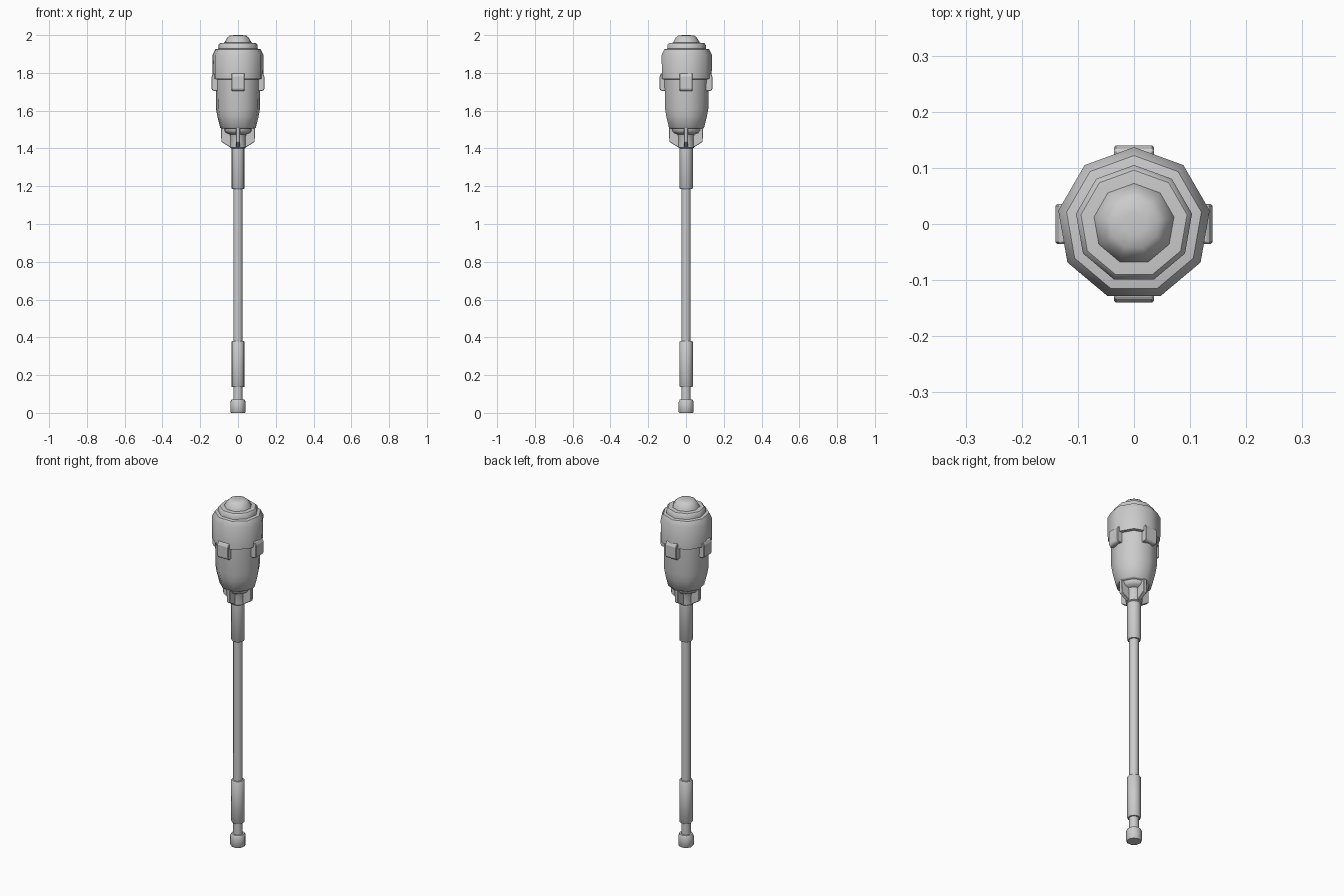
import bpy, bmesh, math
from mathutils import Matrix

if "Cube" in bpy.data.objects:
    bpy.data.objects.remove(bpy.data.objects["Cube"])

SIDES = 9


def finish(name, bm):
    bmesh.ops.recalc_face_normals(bm, faces=bm.faces)
    me = bpy.data.meshes.new(name)
    bm.to_mesh(me)
    bm.free()
    ob = bpy.data.objects.new(name, me)
    bpy.context.collection.objects.link(ob)
    bpy.ops.object.select_all(action='DESELECT')
    ob.select_set(True)
    bpy.context.view_layer.objects.active = ob
    return ob


def lathe(name, profile, sides=SIDES):
    """Closed turned part from (radius, z) points, one corner facing +y."""
    bm = bmesh.new()
    rings = []
    for r, z in profile:
        rings.append([bm.verts.new((r * math.sin(math.tau * i / sides),
                                    r * math.cos(math.tau * i / sides), z))
                      for i in range(sides)])
    for a, b in zip(rings, rings[1:]):
        for i in range(sides):
            j = (i + 1) % sides
            bm.faces.new((a[i], a[j], b[j], b[i]))
    bm.faces.new(rings[0])
    bm.faces.new(rings[-1])
    ob = finish(name, bm)
    bpy.ops.object.shade_smooth_by_angle(angle=math.radians(42))
    return ob


def plate(name, outline, width, turn, bevel):
    """Outline of (distance from axis, z) extruded sideways, turned about z."""
    bm = bmesh.new()
    face = bm.faces.new([bm.verts.new((x, -width / 2, z)) for x, z in outline])
    ext = bmesh.ops.extrude_face_region(bm, geom=[face])
    verts = [v for v in ext['geom'] if isinstance(v, bmesh.types.BMVert)]
    bmesh.ops.translate(bm, verts=verts, vec=(0, width, 0))
    bmesh.ops.transform(bm, matrix=Matrix.Rotation(turn, 4, 'Z'), verts=bm.verts)
    ob = finish(name, bm)
    mod = ob.modifiers.new("bevel", 'BEVEL')
    mod.width = bevel
    mod.segments = 1
    return ob


# Handle: foot, shaft and two grips
lathe("foot_cap", [(.037, 0), (.041, .005), (.041, .058), (.035, .07)])
lathe("shaft", [(.025, .06), (.025, 1.25)])
lathe("lower_grip", [(.033, .137), (.036, .141), (.036, .376), (.033, .38)])
lathe("upper_grip", [(.033, 1.186), (.036, 1.19), (.036, 1.40), (.036, 1.42)])

# Neck under the head
lathe("neck", [(.036, 1.40), (.043, 1.405), (.043, 1.46), (.048, 1.475),
               (.068, 1.482), (.078, 1.495), (.078, 1.53)])

# Head: tapered body, wide collar, stepped rim and dome
lathe("head_body", [(.09, 1.505), (.096, 1.51), (.111, 1.57), (.118, 1.61),
                    (.121, 1.80)])
lathe("head_collar", [(.118, 1.765), (.136, 1.768), (.137, 1.895),
                      (.122, 1.925), (.095, 1.93)])
lathe("top_rim", [(.105, 1.92), (.105, 1.948), (.096, 1.958), (.07, 1.96)])
lathe("top_dome", [(.074, 1.95), (.072, 1.962), (.058, 1.986), (.045, 1.997),
                   (.02, 2.0)])

# Four clips below the collar and four fins at the neck
for i, side in enumerate(("right", "back", "left", "front")):
    turn = i * math.pi / 2
    plate("clip_" + side, [(.10, 1.705), (.132, 1.705), (.14, 1.715),
                           (.14, 1.78), (.132, 1.797), (.10, 1.797)],
          .071, turn, .003)
    plate("fin_" + side, [(.02, 1.405), (.045, 1.408), (.088, 1.435),
                          (.091, 1.51), (.02, 1.51)],
          .021, turn, .002)
